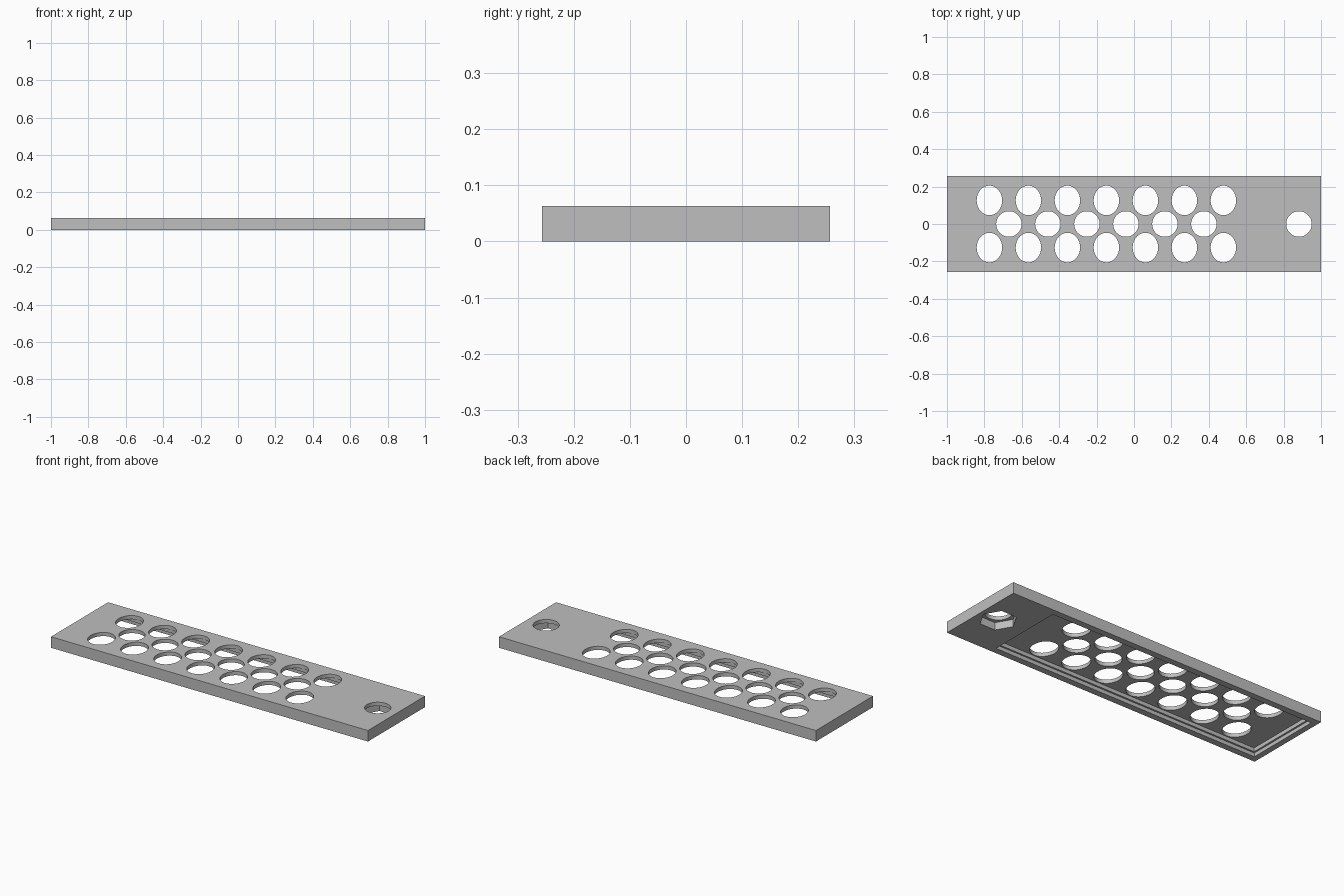
import bpy, bmesh, math
from mathutils import Matrix

cube = bpy.data.objects.get("Cube")
if cube:
    bpy.data.objects.remove(cube, do_unlink=True)

HALF_Y, HEIGHT = 0.257, 0.063
LEDGE, CEILING = 0.021, 0.042      # depths of the two recess steps
HOLE_R = 0.068

grey = bpy.data.materials.new("plain grey")
grey.use_nodes = True
colour = (0.52, 0.52, 0.52, 1)
grey.diffuse_color = colour
grey.node_tree.nodes["Principled BSDF"].inputs["Base Color"].default_value = colour


def add_box(bm, x0, x1, half_y, z0, z1):
    m = (Matrix.Translation(((x0 + x1) / 2, 0, (z0 + z1) / 2))
         @ Matrix.Diagonal((x1 - x0, 2 * half_y, z1 - z0, 1)))
    bmesh.ops.create_cube(bm, size=1, matrix=m)


def add_prism(bm, x, y, rx, ry, z0, z1, sides, turn=0):
    m = (Matrix.Translation((x, y, (z0 + z1) / 2))
         @ Matrix.Diagonal((rx, ry, 1, 1)) @ Matrix.Rotation(turn, 4, 'Z'))
    bmesh.ops.create_cone(bm, cap_ends=True, segments=sides, radius1=1,
                          radius2=1, depth=z1 - z0, matrix=m)


def make(name, bm):
    bmesh.ops.recalc_face_normals(bm, faces=bm.faces)
    mesh = bpy.data.meshes.new(name)
    bm.to_mesh(mesh)
    bm.free()
    mesh.materials.append(grey)
    ob = bpy.data.objects.new(name, mesh)
    bpy.context.collection.objects.link(ob)
    return ob


def cut(target, name, bm):
    cutter = make(name, bm)
    cutter.hide_render = True
    mod = target.modifiers.new(name, 'BOOLEAN')
    mod.operation, mod.solver, mod.object = 'DIFFERENCE', 'EXACT', cutter
    bpy.context.view_layer.objects.active = target
    bpy.ops.object.modifier_apply(modifier=mod.name)
    bpy.data.objects.remove(cutter, do_unlink=True)


# Solid plate
bm = bmesh.new()
add_box(bm, -1, 1, HALF_Y, 0, HEIGHT)
plate = make("perforated_cover_plate", bm)

# Stepped recess in the underside
bm = bmesh.new()
add_box(bm, -0.967, 0.712, 0.22, -0.05, LEDGE)
cut(plate, "outer_recess", bm)
bm = bmesh.new()
add_box(bm, -0.957, 0.702, 0.21, -0.05, CEILING)
cut(plate, "inner_recess", bm)

# Hexagonal nut pocket under the screw hole
bm = bmesh.new()
add_prism(bm, 0.882, 0, 0.096, 0.096, -0.05, CEILING, 6, math.pi / 6)
cut(plate, "nut_pocket", bm)

# Oval outer rows, round middle row and the screw hole
bm = bmesh.new()
pitch = 0.2085
for i in range(7):
    x = -0.773 + i * pitch
    for side in (-1, 1):
        add_prism(bm, x, side * 0.126, HOLE_R, 0.079, -0.1, 0.1, 64)
    if i < 6:
        add_prism(bm, x + pitch / 2, 0, HOLE_R, HOLE_R, -0.1, 0.1, 64)
add_prism(bm, 0.882, 0, HOLE_R, HOLE_R, -0.1, 0.1, 64)
cut(plate, "holes", bm)

# Smooth hole walls, sharp edges elsewhere
for ob in bpy.context.selected_objects:
    ob.select_set(False)
plate.select_set(True)
bpy.context.view_layer.objects.active = plate
bpy.ops.object.shade_smooth_by_angle(angle=math.radians(30))
